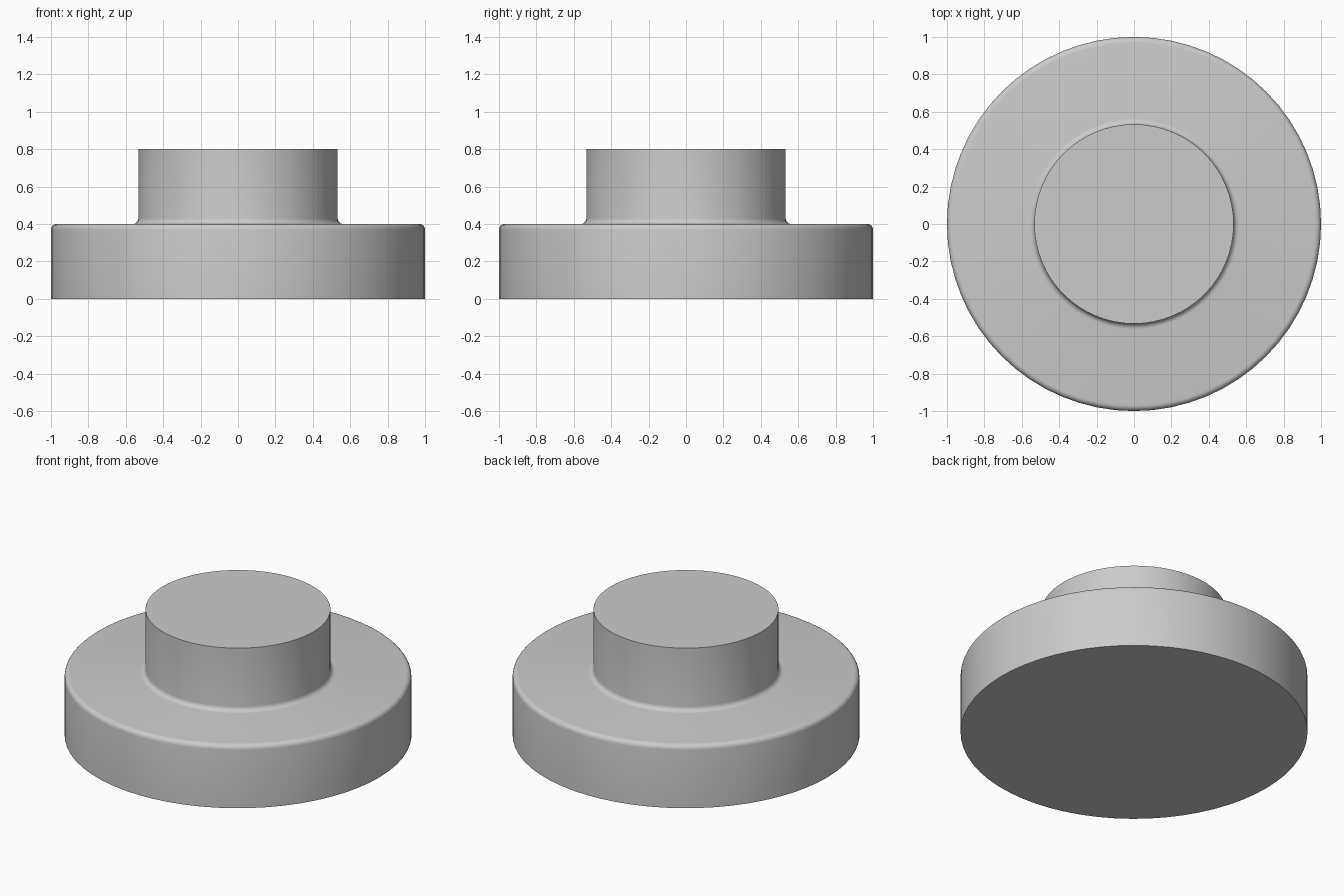
import bpy
import bmesh
import math

# Remove the default object
cube = bpy.data.objects.get("Cube")
if cube:
    bpy.data.objects.remove(cube, do_unlink=True)

SEGMENTS = 64
BASE_R, BOSS_R = 1.0, 0.533
BASE_H, TOP_H = 0.4, 0.8
FILLET = 0.03
ARC_STEPS = 5

# Single neutral grey
grey = bpy.data.materials.new("light grey")
grey.use_nodes = True
colour = (0.6, 0.6, 0.6, 1.0)
grey.diffuse_color = colour
grey.node_tree.nodes["Principled BSDF"].inputs["Base Color"].default_value = colour


def arc(cx, cz, start, end):
    """Quarter-round points in the radius/height plane."""
    angles = [math.radians(start + (end - start) * i / ARC_STEPS)
              for i in range(ARC_STEPS + 1)]
    return [(cx + FILLET * math.cos(a), cz + FILLET * math.sin(a)) for a in angles]


# Half profile: base wall, rounded rim, concave fillet, boss wall
profile = [(BASE_R, 0)]
profile += arc(BASE_R - FILLET, BASE_H - FILLET, 0, 90)
profile += arc(BOSS_R + FILLET, BASE_H + FILLET, 270, 180)
profile += [(BOSS_R, TOP_H)]

# Revolve the profile and cap both ends
bm = bmesh.new()
rings = []
for r, z in profile:
    turns = [2 * math.pi * i / SEGMENTS for i in range(SEGMENTS)]
    rings.append([bm.verts.new((r * math.cos(t), r * math.sin(t), z)) for t in turns])
for low, high in zip(rings, rings[1:]):
    for i in range(SEGMENTS):
        j = (i + 1) % SEGMENTS
        bm.faces.new((low[i], low[j], high[j], high[i]))
bm.faces.new(rings[0][::-1])
bm.faces.new(rings[-1])

mesh = bpy.data.meshes.new("stepped_disc")
bm.to_mesh(mesh)
bm.free()
mesh.materials.append(grey)
disc = bpy.data.objects.new("stepped_disc", mesh)
bpy.context.collection.objects.link(disc)

# Smooth walls with crisp top and bottom edges
bpy.ops.object.select_all(action='DESELECT')
disc.select_set(True)
bpy.context.view_layer.objects.active = disc
bpy.ops.object.shade_smooth_by_angle(angle=math.radians(35))
